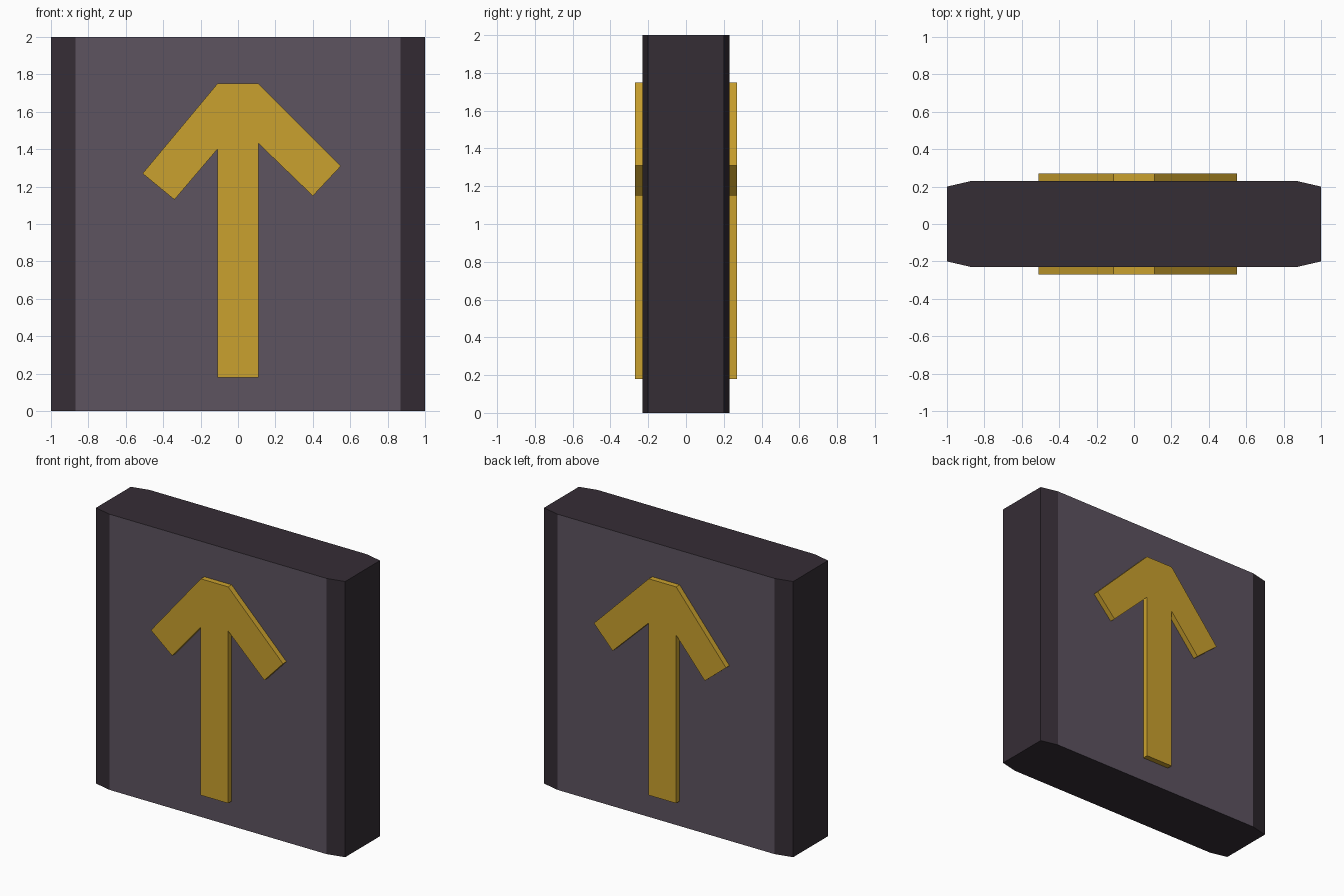
import bpy, bmesh
from mathutils import Vector

if "Cube" in bpy.data.objects:
    bpy.data.objects.remove(bpy.data.objects["Cube"])


def lin(c):
    c /= 255
    return c / 12.92 if c <= 0.04045 else ((c + 0.055) / 1.055) ** 2.4


def material(name, rgb):
    m = bpy.data.materials.new(name)
    m.diffuse_color = (*[lin(c) for c in rgb], 1)
    m.use_nodes = True
    m.node_tree.nodes["Principled BSDF"].inputs["Base Color"].default_value = m.diffuse_color
    return m


def prism(name, points, direction, mats, rule=None):
    """Extrude a closed profile along a direction."""
    bm = bmesh.new()
    face = bm.faces.new([bm.verts.new(p) for p in points])
    ext = bmesh.ops.extrude_face_region(bm, geom=[face], use_keep_orig=True)
    moved = [v for v in ext["geom"] if isinstance(v, bmesh.types.BMVert)]
    bmesh.ops.translate(bm, verts=moved, vec=Vector(direction))
    bmesh.ops.recalc_face_normals(bm, faces=bm.faces)
    if rule:
        for f in bm.faces:
            f.material_index = rule(f)
    me = bpy.data.meshes.new(name)
    bm.to_mesh(me)
    bm.free()
    for m in mats:
        me.materials.append(m)
    ob = bpy.data.objects.new(name, me)
    bpy.context.collection.objects.link(ob)
    return ob


dark = material("dark_frame", (53, 45, 53))
panel = material("panel_purple", (93, 83, 96))
yellow = material("arrow_yellow", (202, 161, 46))

# Slab with chamfered sides; front and back panels are lighter
slab = [(-1, -.2), (-.87, -.23), (.87, -.23), (1, -.2),
        (1, .2), (.87, .23), (-.87, .23), (-1, .2)]
prism("slab", [(x, y, 0) for x, y in slab], (0, 0, 2), [dark, panel],
      lambda f: int(abs(f.normal.y) > .99))

# Raised, slightly uneven arrows on both faces
arrow = [(-.11, .18), (.11, .18), (.11, 1.43), (.40, 1.15), (.55, 1.31),
         (.11, 1.75), (-.11, 1.75), (-.51, 1.27), (-.34, 1.13), (-.11, 1.40)]
for name, s in (("front_arrow", -1), ("back_arrow", 1)):
    prism(name, [(x, s * .225, z) for x, z in arrow], (0, s * .045, 0), [yellow])
